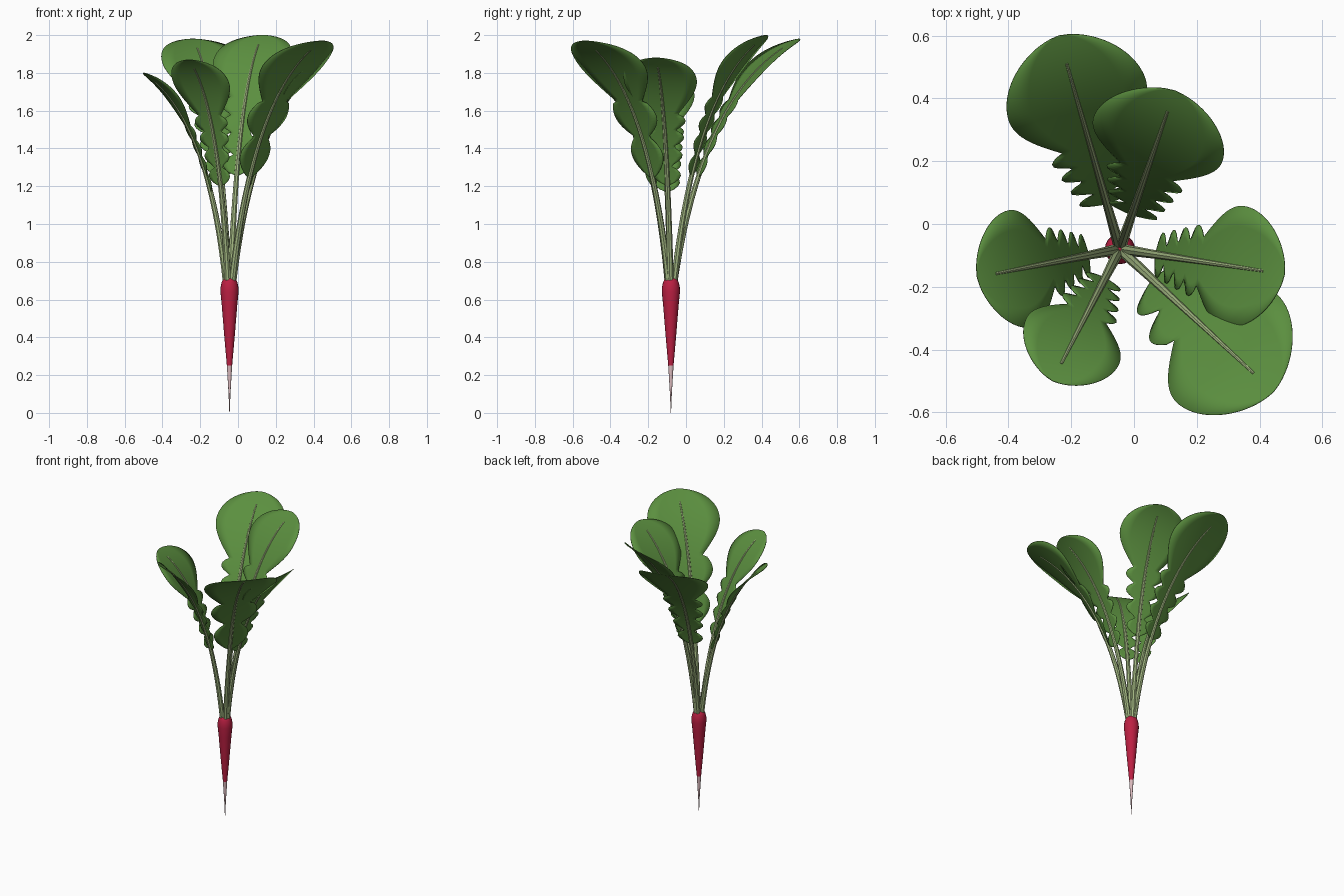
import bpy, bmesh, math
from mathutils import Vector

if "Cube" in bpy.data.objects:
    bpy.data.objects.remove(bpy.data.objects["Cube"])

CX, CY = -0.045, -0.08      # root axis


def material(name, rgb):
    m = bpy.data.materials.new(name)
    m.diffuse_color = (*rgb, 1)
    m.use_nodes = True
    m.node_tree.nodes["Principled BSDF"].inputs["Base Color"].default_value = m.diffuse_color
    return m


RED = material("root red", (0.50, 0.014, 0.055))
PALE = material("root tip pale pink", (0.72, 0.50, 0.52))
GREEN = material("leaf green", (0.105, 0.275, 0.05))
STEM = material("stem light green", (0.36, 0.47, 0.22))


def finish(name, bm, mats):
    bmesh.ops.recalc_face_normals(bm, faces=bm.faces)
    me = bpy.data.meshes.new(name)
    bm.to_mesh(me)
    bm.free()
    ob = bpy.data.objects.new(name, me)
    bpy.context.collection.objects.link(ob)
    for m in mats:
        me.materials.append(m)
    bpy.context.view_layer.objects.active = ob
    bpy.ops.object.select_all(action='DESELECT')
    ob.select_set(True)
    bpy.ops.object.shade_smooth_by_angle(angle=math.radians(40))
    return ob


def loft(bm, rings):
    # bridge successive closed rings and cap both ends
    vs = [[bm.verts.new(p) for p in r] for r in rings]
    n = len(vs[0])
    for a, b in zip(vs, vs[1:]):
        for i in range(n):
            bm.faces.new((a[i], a[(i + 1) % n], b[(i + 1) % n], b[i]))
    bm.faces.new(vs[0])
    bm.faces.new(vs[-1])


# root: turned profile, pale below z = 0.25
profile = [(0.001, 0.0), (0.005, 0.1), (0.014, 0.25), (0.028, 0.41), (0.041, 0.57),
           (0.048, 0.64), (0.047, 0.665), (0.042, 0.69), (0.034, 0.708), (0.022, 0.717)]
bm = bmesh.new()
loft(bm, [[(CX + r * math.cos(k * math.tau / 20), CY + r * math.sin(k * math.tau / 20), z)
           for k in range(20)] for r, z in profile])
for f in bm.faces:
    f.material_index = 1 if f.calc_center_median().z < 0.25 else 0
finish("root", bm, [RED, PALE])

BEND_R, BEND_Z = 0.26, 0.81     # arch control point as a share of reach and height


def rib_frame(t, ang, reach, top):
    # point, sideways direction and upper-face normal on the arching midrib
    z0, r0 = 0.69, 0.018
    h = top - z0
    b, c = 2 * t * (1 - t), t * t
    r = (1 - t) ** 2 * r0 + b * BEND_R * reach + c * reach
    z = z0 + h * (b * BEND_Z + c)
    dr = 2 * (1 - t) * (BEND_R * reach - r0) + 2 * t * (1 - BEND_R) * reach
    dz = h * (2 * (1 - 2 * t) * BEND_Z + 2 * t)
    out = Vector((math.cos(ang), math.sin(ang), 0))
    side = Vector((-out.y, out.x, 0))
    normal = (Vector((0, 0, 1)) * dr - out * dz).normalized()
    return Vector((CX, CY, 0)) + out * r + Vector((0, 0, z)), side, normal


T0, T1 = 0.30, 0.60        # lobes start, terminal blade starts


def half_width(t, wide, lobes):
    if t < T1:
        u = max(0.0, (t - T0) / (T1 - T0))
        env = wide * (0.34 + 0.28 * u) * (1.15 if lobes < 4 else 1)
        s = abs(math.sin(math.pi * lobes * u)) ** 0.8
        floor = 0.05 + 0.6 * u
        return env * (floor + (1 - floor) * s)
    v = min(1.0, (t - T1) / (1 - T1))
    if v < 0.48:
        return wide * (0.4 + 0.6 * math.sin(v / 0.48 * math.pi / 2))
    rest = max(0.0, 1 - ((v - 0.48) / 0.52) ** 2.0)
    return max(0.003, wide * rest ** 0.6)


# leaves: name, tip offset from the root axis, tip height, half width, lobe pairs
leaves = [("back_left", -0.195, 0.68, 1.98, 0.228, 4),
          ("back_right", 0.175, 0.505, 2.00, 0.217, 4),
          ("left", -0.455, -0.09, 1.80, 0.190, 4),
          ("front_left", -0.215, -0.42, 1.87, 0.165, 4),
          ("right", 0.525, -0.08, 1.88, 0.195, 4),
          ("front_right", 0.49, -0.455, 1.97, 0.235, 2)]
COLS = [-1, -0.66, -0.33, 0, 0.33, 0.66, 1]
ROWS = 72

for name, dx, dy, top, wide, lobes in leaves:
    ang, reach = math.atan2(dy, dx), math.hypot(dx, dy)

    # blade: thin, slightly cupped sheet with a lobed outline
    bm = bmesh.new()
    grid = []
    for i in range(ROWS + 1):
        t = T0 + (1 - T0) * (1 - (1 - i / ROWS) ** 1.25)
        p, side, nor = rib_frame(t, ang, reach, top)
        w = half_width(t, wide, lobes)
        grid.append([bm.verts.new(p + side * w * c + nor * 0.3 * (w * c) ** 2)
                     for c in COLS])
    for a, b in zip(grid, grid[1:]):
        for k in range(len(COLS) - 1):
            bm.faces.new((a[k], a[k + 1], b[k + 1], b[k]))
    blade = finish("leaf_" + name, bm, [GREEN])
    sol = blade.modifiers.new("thickness", 'SOLIDIFY')
    sol.thickness = 0.003
    sol.offset = 0

    # stem: tapering tube running on as the midrib
    bm = bmesh.new()
    rings = []
    for i in range(33):
        t = 0.91 * i / 32
        p, side, nor = rib_frame(t, ang, reach, top)
        r = 0.013 * (1 - i / 32) + 0.005
        rings.append([p + side * r * math.cos(k * math.tau / 8)
                      + nor * r * math.sin(k * math.tau / 8) for k in range(8)])
    loft(bm, rings)
    finish("stem_" + name, bm, [STEM])
